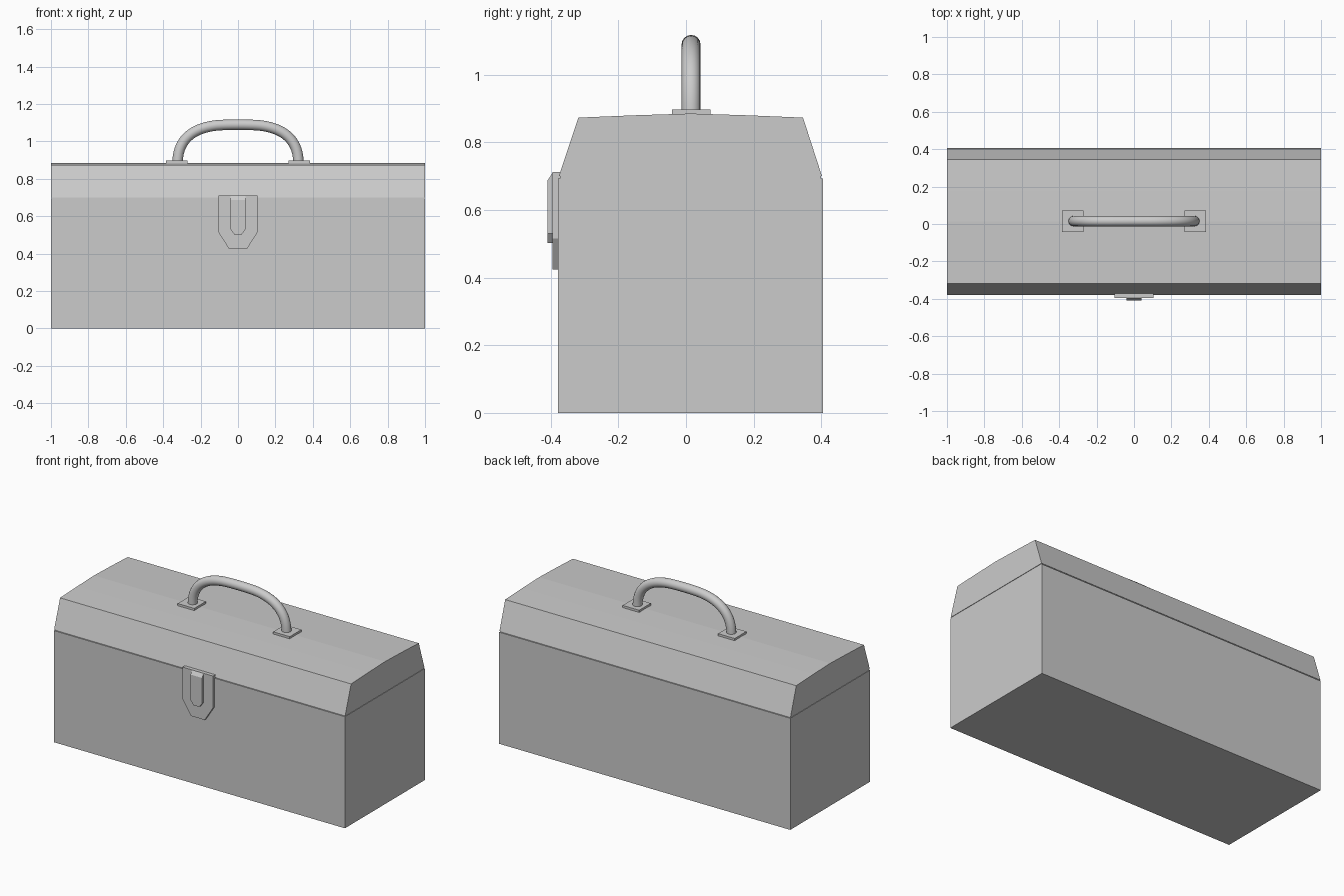
import bpy, bmesh
from mathutils import Vector

if "Cube" in bpy.data.objects:
    bpy.data.objects.remove(bpy.data.objects["Cube"])


def prism(name, profile, offset):
    """Closed solid: a polygon swept along an offset vector."""
    bm = bmesh.new()
    face = bm.faces.new([bm.verts.new(p) for p in profile])
    moved = bmesh.ops.extrude_face_region(bm, geom=[face])["geom"]
    bmesh.ops.translate(bm, vec=Vector(offset),
                        verts=[g for g in moved if isinstance(g, bmesh.types.BMVert)])
    bmesh.ops.recalc_face_normals(bm, faces=bm.faces)
    mesh = bpy.data.meshes.new(name)
    bm.to_mesh(mesh)
    bm.free()
    ob = bpy.data.objects.new(name, mesh)
    bpy.context.collection.objects.link(ob)
    return ob


def box(name, x0, x1, y0, y1, z0, z1):
    return prism(name, [(x0, y0, z0), (x1, y0, z0), (x1, y1, z0), (x0, y1, z0)],
                 (0, 0, z1 - z0))


# Body and the recessed seam under the lid
box("body", -1, 1, -0.379, 0.405, 0, 0.693)
box("lid_seam", -0.997, 0.997, -0.373, 0.399, 0.69, 0.705)

# Lid: sloped front and back, faintly crowned top
lid = [(-0.376, 0.70), (-0.318, 0.873), (-0.15, 0.880), (0.014, 0.885),
       (0.178, 0.880), (0.346, 0.873), (0.402, 0.70)]
prism("lid", [(-1, y, z) for y, z in lid], (2, 0, 0))

# Latch back plate with tapered lower end
plate = [(-0.105, 0.712), (-0.105, 0.515), (-0.047, 0.424),
         (0.047, 0.424), (0.105, 0.515), (0.105, 0.712)]
prism("latch_plate", [(x, -0.395, z) for x, z in plate], (0, 0.02, 0))

# Latch plate continues up to the lid slope
box("latch_backing", -0.105, 0.105, -0.38, -0.368, 0.68, 0.712)

# Latch lever: clipped lower corners, top edge sloped back
lever = [(-0.04, 0.712), (-0.04, 0.53), (-0.02, 0.503),
         (0.02, 0.503), (0.04, 0.53), (0.04, 0.712)]
ob = prism("latch_lever", [(x, -0.409, z) for x, z in lever], (0, 0.016, 0))
for v in ob.data.vertices:
    if v.co.z > 0.7 and v.co.y < -0.4:
        v.co.z = 0.688

# Handle mounting pads
for side, x in (("left", -0.328), ("right", 0.328)):
    box("handle_pad_" + side, x - 0.057, x + 0.057, -0.042, 0.072, 0.876, 0.897)

# Handle: round tube along a bezier arch
curve = bpy.data.curves.new("handle_path", "CURVE")
curve.dimensions = "3D"
curve.resolution_u = 14
curve.bevel_depth = 0.028
curve.bevel_resolution = 6
curve.use_fill_caps = True
path = [((-0.323, 0.885), (0, 0.13)), ((-0.12, 1.085), (0.05, 0.006)),
        ((0.12, 1.085), (0.05, -0.006)), ((0.323, 0.885), (0, -0.13))]
lengths_in = [1, 2.3, 1, 1]
lengths_out = [1, 1, 2.3, 1]
spline = curve.splines.new("BEZIER")
spline.bezier_points.add(len(path) - 1)
for bp, ((x, z), (dx, dz)), a, b in zip(spline.bezier_points, path, lengths_in, lengths_out):
    bp.handle_left_type = bp.handle_right_type = "FREE"
    bp.co = (x, 0.015, z)
    bp.handle_left = (x - dx * a, 0.015, z - dz * a)
    bp.handle_right = (x + dx * b, 0.015, z + dz * b)
handle = bpy.data.objects.new("handle", curve)
bpy.context.collection.objects.link(handle)
bpy.context.view_layer.objects.active = handle
handle.select_set(True)
bpy.ops.object.convert(target="MESH")
bpy.ops.object.shade_smooth_by_angle()
